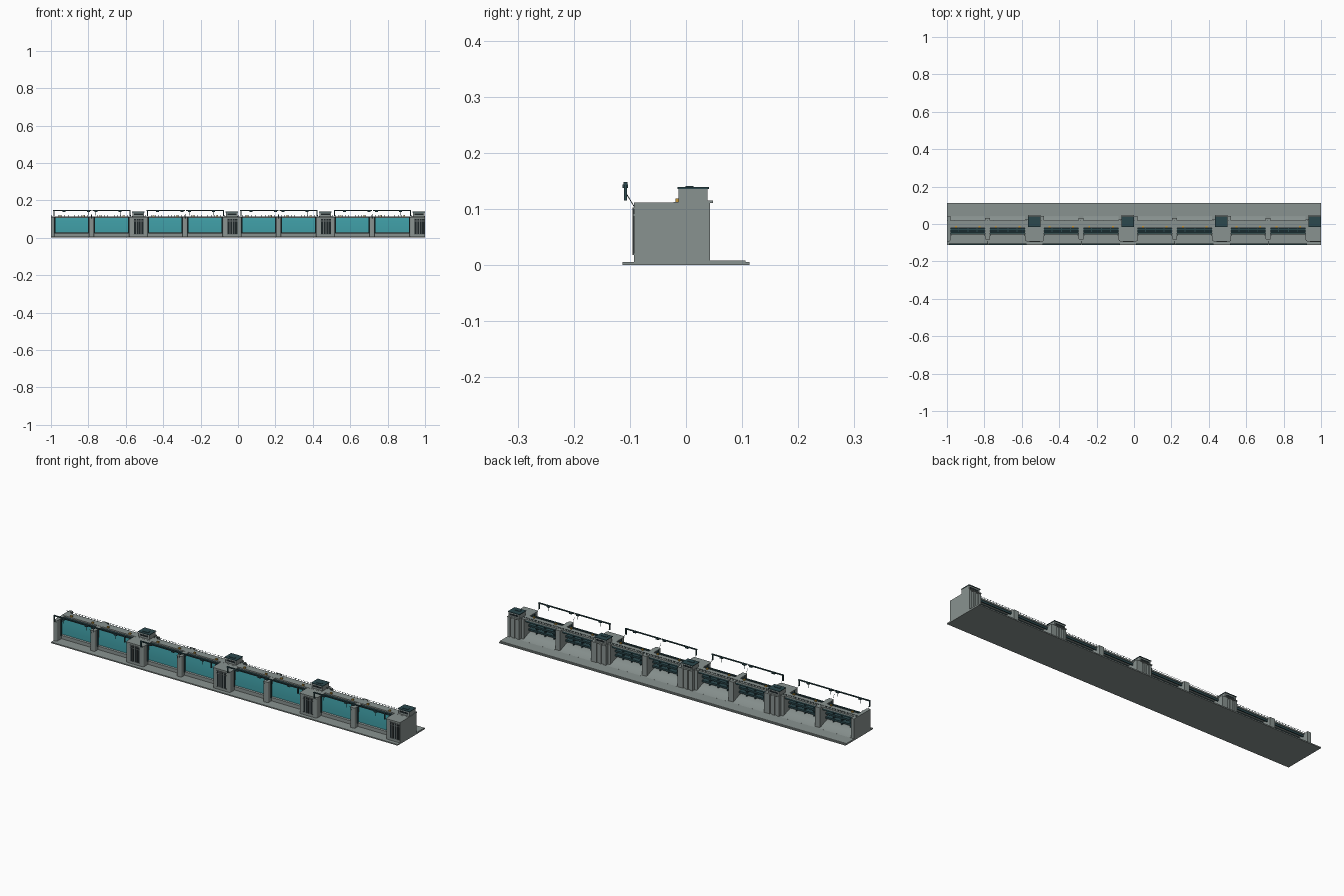
import bpy, bmesh, math
from mathutils import Vector

if "Cube" in bpy.data.objects:
    bpy.data.objects.remove(bpy.data.objects["Cube"])

def mat(name, r, g, b):
    m = bpy.data.materials.new(name)
    m.diffuse_color = (r, g, b, 1)
    m.use_nodes = True
    m.node_tree.nodes["Principled BSDF"].inputs["Base Color"].default_value = m.diffuse_color
    return m

CONC = mat("concrete", .25, .29, .28)
DECK = mat("dark concrete", .13, .15, .15)
TEAL = mat("gate teal", .05, .34, .38)
STEEL = mat("dark teal steel", .025, .065, .075)
DARK = mat("black steel", .012, .018, .02)
YEL = mat("hoist yellow", .55, .30, .04)
OFFSETS = [0, .5, 1.0, 1.5]          # four identical dam modules
BAYS = [(-.981, -.797), (-.769, -.583)]

def box(x0, x1, y0, y1, z0, z1):
    return ('z', [(x0, y0), (x1, y0), (x1, y1), (x0, y1)], z0, z1)

def rod(a, b, r=.001):
    return ('rod', Vector(a), Vector(b), r)

def add(bm, s, ox):
    if s[0] == 'rod':                # thin square bar between two points
        a, b, r = s[1:]
        d = (b - a).normalized()
        u = d.orthogonal().normalized() * r
        v = d.cross(u)
        rings = [[p + u + v, p + u - v, p - u - v, p - u + v] for p in (a, b)]
    elif s[0] == 'z':                # plan outline extruded upward
        rings = [[Vector((x, y, z)) for x, y in s[1]] for z in s[2:]]
    else:                            # side profile (y, z) extruded along x
        rings = [[Vector((x, y, z)) for y, z in s[1]] for x in s[2:]]
    lo, hi = [[bm.verts.new(p + Vector((ox, 0, 0))) for p in ring] for ring in rings]
    n = len(lo)
    bm.faces.new(lo[::-1])
    bm.faces.new(hi)
    for i in range(n):
        j = (i + 1) % n
        bm.faces.new((lo[i], lo[j], hi[j], hi[i]))

def part(name, m, shapes, smooth=False):
    bm = bmesh.new()
    for ox in OFFSETS:
        for s in shapes:
            add(bm, s, ox)
    bmesh.ops.recalc_face_normals(bm, faces=bm.faces)
    me = bpy.data.meshes.new(name)
    bm.to_mesh(me)
    bm.free()
    me.materials.append(m)
    o = bpy.data.objects.new(name, me)
    bpy.context.collection.objects.link(o)
    if smooth:
        bpy.context.view_layer.objects.active = o
        o.select_set(True)
        bpy.ops.object.shade_smooth_by_angle(angle=math.radians(35))
        o.select_set(False)
    return o

def nose(x0, x1, y0, y1, rl, rr):
    """Plan outline with rounded front corners of radius rl and rr."""
    pts = []
    for cx, r, a0 in ((x0 + rl, rl, 180), (x1 - rr, rr, 270)):
        for i in range(5 if r else 1):
            a = math.radians(a0 + i * 22.5)
            pts.append((cx + r * math.cos(a), y0 + r + r * math.sin(a)))
    return pts + [(x1, y1), (x0, y1)]

# foundation slab and downstream apron
part("base_slab", CONC, [box(-1, -.5, -.113, .113, 0, .006)])
part("apron", CONC, [box(-1, -.5, .02, .106, .006, .0085)])

# rounded spillway crest in each bay
crest = [(-.055, .006), (-.055, .024), (-.047, .029), (-.035, .03), (-.015, .027),
         (.005, .02), (.025, .012), (.043, .0086), (.043, .006)]
part("spillway_crest", CONC, [('x', crest, a, b) for a, b in BAYS], True)

# piers
part("end_pier", CONC, [('z', nose(-1, -.981, -.093, .043, 0, .008), .006, .112)], True)
part("middle_pier", CONC, [('z', nose(-.797, -.769, -.083, .033, .006, .006), .006, .112)], True)
part("tower_pier", CONC, [('z', nose(-.583, -.5, -.093, .025, .012, 0), .006, .112),
                          box(-.567, -.5, .025, .038, .006, .112)], True)
part("tower_back_columns", CONC, [box(x, x + .013, .038, .043, .006, .111)
                                  for x in (-.567, -.540, -.513)])
part("tower_back_ledge", CONC, [box(-.567, -.5, .02, .048, .111, .115)])

# hoist tower with roof
part("hoist_tower", CONC, [box(-.564, -.502, -.013, .038, .112, .136)])
part("tower_roof", STEEL, [box(-.568, -.5, -.015, .041, .136, .139)])
part("tower_roof_hatch", STEEL, [box(-.55, -.518, -.001, .013, .139, .141)])
part("tower_window", DARK, [box(-.557, -.509, -.0137, -.012, .121, .130),
                            box(-.557, -.509, .037, .0387, .121, .130)])

# intake grille on the tower pier front
part("grille_panel", DARK, [box(-.556, -.504, -.0940, -.092, .02, .1)])
part("grille_bars", DECK, [box(x, x + .005, -.0955, -.093, .02, .1)
                           for x in (-.546, -.533, -.520)] +
     [box(-.558, -.502, -.0955, -.093, z, z + .003) for z in (.018, .088, .1)])

# upright gates with dark backs, beams and side guides
skins, backs, frames, beams, guides = [], [], [], [], []
for a, b in BAYS:
    front = [(-.050 + .004 * t - .0015 * math.sin(math.pi * t), .028 + .078 * t)
             for t in (0, .25, .5, .75, 1)]
    skins.append(('x', front + [(-.043, .106), (-.046, .028)], a, b))
    backs.append(('x', [(-.0459, .028), (-.0429, .106), (-.040, .106), (-.043, .028)], a, b))
    frames += [box(a, b, -.047, -.040, .1055, .108), box(a, b, -.034, -.024, .100, .107)]
    beams += [box(a, b, -.042, y, z, z + .009) for y, z in ((-.02, .085), (-.012, .062), (-.012, .040))]
    beams += [box(x, x + .004, -.042, -.015, .03, .1) for x in (a + .04, (a + b) / 2, b - .044)]
    for x in (a, b - .004):
        guides.append(box(x, x + .004, -.062, -.056, .024, .111))
part("gate_skin", TEAL, skins, True)
part("gate_back", STEEL, backs)
part("gate_top_beam", STEEL, frames)
part("gate_back_beam", STEEL, beams)
part("gate_guides", STEEL, guides)

# service bridge, its railing and gate hoists
part("service_bridge", CONC, [box(-1, -.5, -.022, .018, .105, .1125)])
part("bridge_girder", STEEL, [box(a, b, y, y + .005, .095, .105)
                              for a, b in BAYS for y in (-.02, .010)])
part("bridge_railing", STEEL, [rod((-1, .0165, .1195), (-.57, .0165, .1195), .0005)] +
     [rod((-.996 + i * .0176, .0165, .112), (-.996 + i * .0176, .0165, .1205), .0008)
      for i in range(25)])
part("gate_hoist", YEL, [box(x - .005, x + .005, -.019, -.011, .1125, .119)
                         for a, b in BAYS for x in (a + .03, b - .03)])

# front overhead beam with posts, trolleys and braces
part("front_beam", STEEL, [box(-.988, -.784, -.111, -.1045, .143, .148),
                           box(-.778, -.574, -.111, -.1045, .143, .148)])
part("front_beam_posts", STEEL, [box(x - .003, x + .003, -.1105, -.1055, .115, .143)
                                 for x in (-.984, -.578)])
part("front_beam_trolleys", STEEL, [box(x - .008, x + .008, -.113, -.103, .138, .1435)
                                    for x in (-.93, -.80, -.76, -.63)])
part("front_beam_braces", STEEL,
     [rod((x, -.106, .127), (x, -.092, .104), .0005) for x in (-.984, -.782, -.578)] +
     [rod((x, -.108, .14), (x, -.108, .118), .0005) for x in (-.93, -.80, -.76, -.63)])
